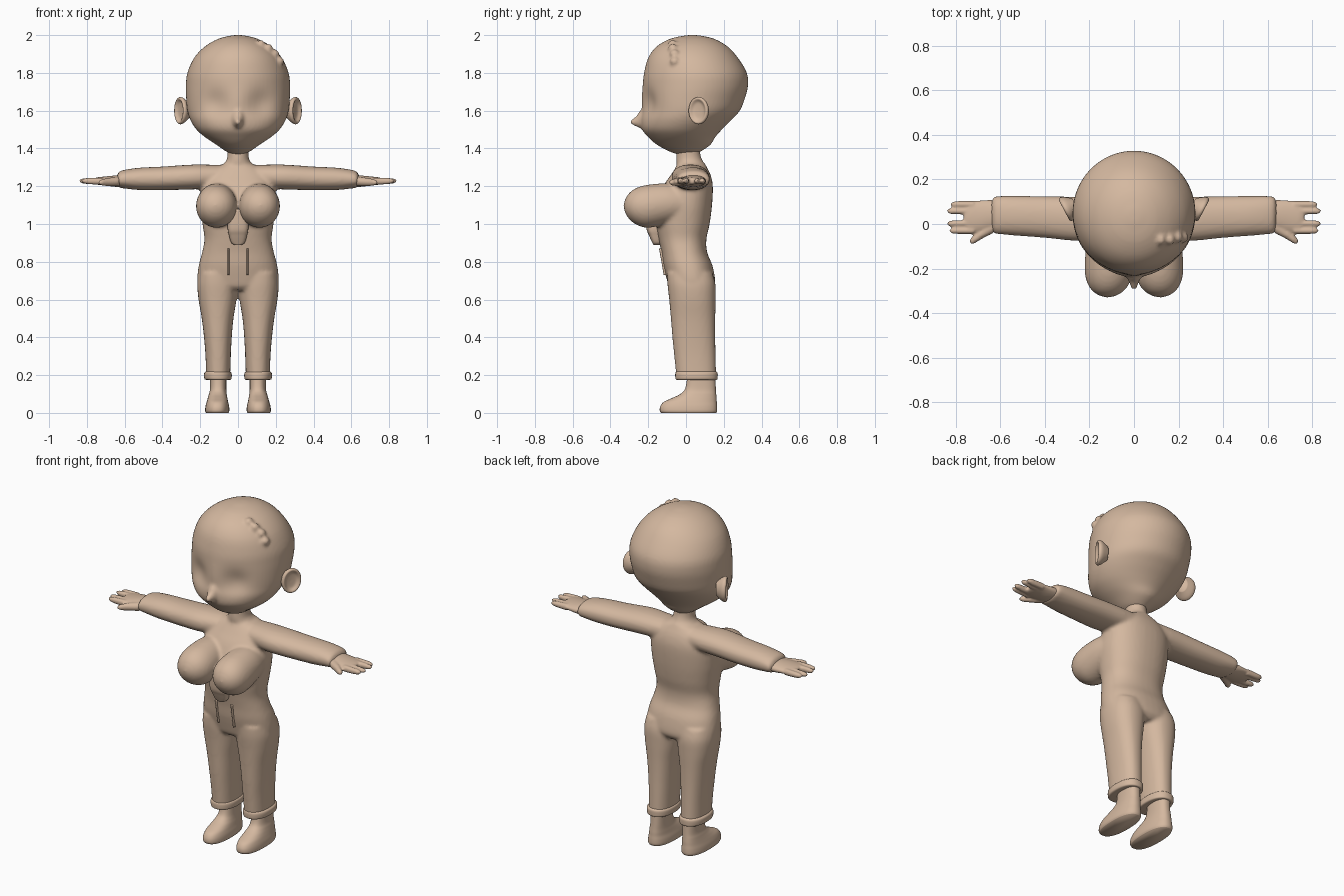
import bpy, bmesh, math
from mathutils import Matrix, Vector

skin = bpy.data.materials.new("warm_tan")
skin.diffuse_color = (0.66, 0.48, 0.35, 1)


def spline(rings, steps=5):
    """Smoothly fill in rings between the given ones (Catmull-Rom)."""
    out = []
    for i in range(len(rings) - 1):
        p0, p1 = rings[max(i - 1, 0)], rings[i]
        p2, p3 = rings[i + 1], rings[min(i + 2, len(rings) - 1)]
        for s in range(steps):
            t = s / steps
            out.append([0.5 * (2 * b + (c - a) * t + (2 * a - 5 * b + 4 * c - d) * t * t
                               + (3 * b - a - 3 * c + d) * t ** 3)
                        for a, b, c, d in zip(p0, p1, p2, p3)])
    return out + [list(rings[-1])]


def loft(bm, axis, rings, mirror=False, power=2.0, matrix=None, n=40):
    """Closed tube along an axis; ring = (position, a0, a1, b0, b1) box of the oval."""
    others = [k for k in range(3) if k != axis]
    for side in ((1, -1) if mirror else (1,)):
        loops = []
        for t, a0, a1, b0, b1 in spline(rings):
            loop = []
            for j in range(n):
                w = 2 * math.pi * j / n
                c, s = math.cos(w), math.sin(w)
                p = Vector((0, 0, 0))
                p[axis] = t
                p[others[0]] = (a0 + a1) / 2 + (a1 - a0) / 2 * math.copysign(abs(c) ** (2 / power), c)
                p[others[1]] = (b0 + b1) / 2 + (b1 - b0) / 2 * math.copysign(abs(s) ** (2 / power), s)
                if matrix:
                    p = matrix @ p
                p.x *= side
                loop.append(bm.verts.new(p))
            loops.append(loop)
        for u, v in zip(loops, loops[1:]):
            for j in range(n):
                k = (j + 1) % n
                bm.faces.new((u[j], u[k], v[k], v[j]))
        bm.faces.new(loops[0])
        bm.faces.new(loops[-1])


def ball(bm, centre, radii):
    m = Matrix.Translation(centre) @ Matrix.Diagonal((*radii, 1))
    bmesh.ops.create_uvsphere(bm, u_segments=24, v_segments=14, radius=1, matrix=m)


def finish(bm, name, voxel=None, smooth=4):
    bmesh.ops.recalc_face_normals(bm, faces=bm.faces[:])
    for f in bm.faces:
        f.smooth = True
    me = bpy.data.meshes.new(name)
    bm.to_mesh(me)
    bm.free()
    me.materials.append(skin)
    ob = bpy.data.objects.new(name, me)
    bpy.context.collection.objects.link(ob)
    if voxel:  # fuse overlapping volumes into one skin
        r = ob.modifiers.new("fuse", 'REMESH')
        r.mode = 'VOXEL'
        r.voxel_size = voxel
        r.use_smooth_shade = True
        s = ob.modifiers.new("soften", 'SMOOTH')
        s.factor = 0.5
        s.iterations = smooth
    return ob


def sym(rows):
    """Rings symmetric in x: (z, half width, y0, y1)."""
    return [(z, -w, w, y0, y1) for z, w, y0, y1 in rows]


# Head with eye hollows, nose and hair tuft bumps
bm = bmesh.new()
loft(bm, 2, sym([
    (1.37, .03, -.05, .05), (1.385, .065, -.09, .08), (1.42, .115, -.155, .13),
    (1.46, .175, -.2, .155), (1.5, .22, -.232, .19), (1.55, .252, -.24, .24),
    (1.6, .268, -.236, .285), (1.66, .274, -.236, .31), (1.73, .276, -.23, .328),
    (1.8, .268, -.222, .322), (1.88, .232, -.2, .275), (1.94, .175, -.155, .22),
    (1.98, .105, -.085, .15), (1.997, .04, -.01, .08), (2.0, .01, .02, .05)]), n=64)
for v in bm.verts:
    if v.co.y < 0:
        x, z = abs(v.co.x), v.co.z
        v.co.y += .03 * math.exp(-((x - .12) / .07) ** 2 - ((z - 1.64) / .07) ** 2)
loft(bm, 1, [(-.294, -.006, .006, 1.535, 1.547), (-.285, -.014, .014, 1.525, 1.555),
             (-.26, -.022, .022, 1.515, 1.575), (-.235, -.032, .032, 1.505, 1.605),
             (-.18, -.03, .03, 1.51, 1.6)])
for c in ((.12, -.07, 1.95), (.16, -.07, 1.93), (.195, -.06, 1.9), (.22, -.06, 1.86)):
    ball(bm, c, (.024, .026, .024))
finish(bm, "head", .01, 3)

# Ears: tilted dishes with a rim
bm = bmesh.new()
place = Matrix.Translation((.298, .07, 1.6)) @ Matrix.Rotation(math.radians(-28), 4, 'Z')
loft(bm, 0, [(-.04, -.03, .03, -.04, .04), (-.008, -.054, .054, -.066, .066),
             (.01, -.058, .058, -.072, .072), (.018, -.048, .048, -.062, .062),
             (.006, -.03, .03, -.042, .042), (.003, -.004, .004, -.004, .004)],
     mirror=True, matrix=place)
finish(bm, "ears")

# Body: neck, torso, bust, sleeves and trouser legs fused together
bm = bmesh.new()
loft(bm, 2, sym([(1.25, .1, -.05, .1), (1.31, .08, -.05, .1), (1.34, .06, -.052, .085),
                 (1.38, .056, -.05, .075), (1.45, .06, -.05, .08)]))
loft(bm, 2, sym([
    (.65, .17, -.07, .13), (.67, .2, -.09, .148), (.7, .216, -.1, .155), (.78, .208, -.12, .14),
    (.85, .19, -.13, .112), (.92, .178, -.145, .108), (1.0, .188, -.16, .125),
    (1.1, .2, -.16, .138), (1.2, .195, -.12, .142), (1.26, .17, -.08, .13),
    (1.305, .11, -.05, .108), (1.32, .06, -.04, .1)]), power=2.3)
loft(bm, 1, [(-.02, .02, .2, 1.02, 1.2), (-.1, .01, .215, 1.0, 1.215), (-.2, .006, .222, .98, 1.208),
             (-.26, .018, .212, .995, 1.192), (-.3, .045, .188, 1.025, 1.165),
             (-.322, .08, .155, 1.06, 1.13), (-.33, .11, .122, 1.09, 1.102)], mirror=True)
loft(bm, 0, [(.05, -.05, .115, 1.19, 1.312), (.15, -.065, .12, 1.187, 1.314),
             (.25, -.076, .122, 1.183, 1.314), (.4, -.062, .125, 1.179, 1.304),
             (.52, -.053, .126, 1.18, 1.298), (.6, -.046, .126, 1.188, 1.287),
             (.63, -.04, .121, 1.193, 1.276), (.64, .0, .1, 1.21, 1.26)], mirror=True, power=2.2)
loft(bm, 2, [(.18, .042, .168, -.05, .16), (.3, .038, .172, -.062, .157),
             (.4, .033, .18, -.072, .155), (.5, .024, .192, -.08, .155),
             (.6, .008, .209, -.089, .157), (.68, .0, .215, -.098, .156),
             (.74, .01, .205, -.1, .14)], mirror=True, power=2.3)
finish(bm, "clothed_body", .01, 5)

# Rounded shirt front hanging below the bust
bm = bmesh.new()
loft(bm, 2, [(.888, -.012, .012, -.172, -.14), (.9, -.035, .035, -.178, -.13),
             (.94, -.048, .048, -.196, -.13), (.98, -.055, .055, -.21, -.13),
             (1.08, -.055, .055, -.215, -.13)], power=3)
finish(bm, "shirt_front")

# Raised fly edges on the trousers
bm = bmesh.new()
loft(bm, 2, [(.73, .045, .057, -.118, -.09), (.8, .045, .057, -.13, -.1),
             (.87, .045, .057, -.143, -.1)], mirror=True, n=12)
finish(bm, "trouser_fly_edges")

# Hands with four fingers and a thumb
bm = bmesh.new()
loft(bm, 0, [(.58, -.02, .105, 1.195, 1.262), (.65, -.033, .108, 1.197, 1.257),
             (.7, -.042, .105, 1.203, 1.252), (.745, -.042, .1, 1.208, 1.247),
             (.765, -.025, .085, 1.215, 1.24)], mirror=True)
for y, tip in ((.088, .825), (.058, .84), (.002, .84), (-.03, .83)):
    loft(bm, 0, [(.72, y - .015, y + .015, 1.208, 1.246), (.78, y - .015, y + .015, 1.21, 1.244),
                 (tip - .015, y - .013, y + .013, 1.215, 1.241),
                 (tip, y - .003, y + .003, 1.226, 1.232)], mirror=True, n=16)
loft(bm, 0, [(.63, -.04, .02, 1.2, 1.25), (.68, -.065, -.015, 1.2, 1.245),
             (.715, -.086, -.046, 1.203, 1.238), (.732, -.09, -.062, 1.209, 1.231),
             (.738, -.082, -.072, 1.217, 1.223)], mirror=True, n=20)
finish(bm, "hands", .006, 3)

# Rolled trouser cuffs
bm = bmesh.new()
loft(bm, 2, [(.174, .05, .16, -.04, .155), (.178, .036, .176, -.054, .166),
             (.195, .033, .18, -.057, .168), (.212, .035, .178, -.056, .167),
             (.22, .045, .168, -.05, .16)], mirror=True, power=2.3)
finish(bm, "trouser_cuffs")

# Ankle boots with flat soles
bm = bmesh.new()
loft(bm, 2, [(0, .05, .17, -.132, .16), (.012, .046, .174, -.139, .165),
             (.035, .047, .172, -.136, .165), (.058, .052, .166, -.118, .163),
             (.078, .056, .16, -.075, .162), (.1, .06, .154, -.03, .16),
             (.13, .062, .148, -.004, .158), (.2, .062, .148, .008, .155)],
     mirror=True, power=2.4)
finish(bm, "boots")
